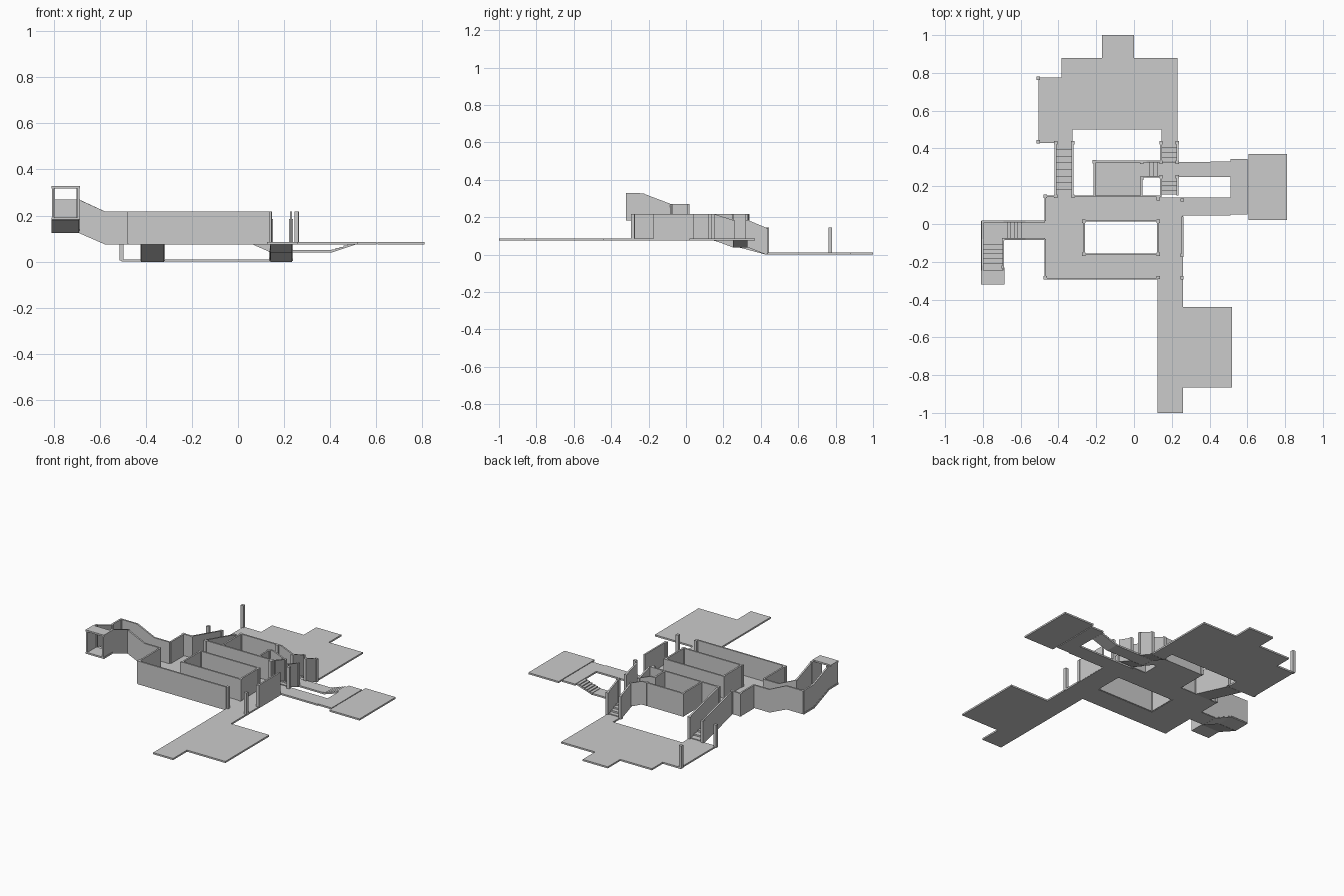
import bpy
import bmesh
from mathutils import Vector

if "Cube" in bpy.data.objects:
    bpy.data.objects.remove(bpy.data.objects["Cube"])

T = 0.01      # wall thickness
H = 0.14      # wall height
Z = 0.08      # main floor level


def finish(name, bm):
    bmesh.ops.recalc_face_normals(bm, faces=bm.faces)
    me = bpy.data.meshes.new(name)
    bm.to_mesh(me)
    bm.free()
    ob = bpy.data.objects.new(name, me)
    bpy.context.collection.objects.link(ob)
    return ob


def prism(bm, profile, offset):
    a = [bm.verts.new(p) for p in profile]
    b = [bm.verts.new(Vector(p) + Vector(offset)) for p in profile]
    n = len(a)
    bm.faces.new(a)
    bm.faces.new(b[::-1])
    for i in range(n):
        bm.faces.new((a[i], a[(i + 1) % n], b[(i + 1) % n], b[i]))


def box(name, x0, x1, y0, y1, z0, z1):
    bm = bmesh.new()
    prism(bm, [(x0, y0, z0), (x1, y0, z0), (x1, y1, z0), (x0, y1, z0)], (0, 0, z1 - z0))
    return finish(name, bm)


def floor(name, x0, x1, y0, y1, z=Z):
    return box(name, x0, x1, y0, y1, z - 0.005, z + 0.005)


def wall(name, *pts):
    """Upright panels along a path of (x, y, base z)."""
    bm = bmesh.new()
    for p, q in zip(pts, pts[1:]):
        p, q = Vector(p), Vector(q)
        d = Vector((q.x - p.x, q.y - p.y, 0)).normalized()
        side = Vector((-d.y, d.x, 0)) * T
        up = Vector((0, 0, H))
        prism(bm, [v - side / 2 for v in (p, q, q + up, p + up)], side)
    return finish(name, bm)


def posts(name, pts, s=0.009):
    for x, y, z in pts:
        box(name, x - s, x + s, y - s, y + s, z, z + H)


def stair(name, axis, a, b, w0, w1, za, zb, n):
    """Stepped flight from a to b along an axis, sloping soffit below."""
    prof = []
    for i in range(n):
        z = za + (zb - za) * (i + 0.5) / n + 0.005
        prof += [(a + (b - a) * i / n, z), (a + (b - a) * (i + 1) / n, z)]
    prof += [(b, zb - 0.006), (a, za - 0.006)]
    bm = bmesh.new()
    if axis == 'x':
        prism(bm, [(u, w0, z) for u, z in prof], (0, w1 - w0, 0))
    else:
        prism(bm, [(w0, u, z) for u, z in prof], (w1 - w0, 0, 0))
    return finish(name, bm)


# main level floors around the courtyard
floor("west_floor", -0.475, -0.265, -0.295, 0.15)
floor("south_floor", -0.265, 0.125, -0.295, -0.16)
floor("north_floor", -0.265, 0.125, 0.02, 0.15)
floor("east_passage_floor", 0.125, 0.26, -1.0, 0.14)
floor("south_terrace", 0.26, 0.52, -0.865, -0.44)
floor("side_room_floor", -0.215, 0.065, 0.25, 0.335)
floor("side_room_floor_inner", -0.215, 0.045, 0.15, 0.25)
floor("east_arm_floor", 0.26, 0.51, 0.045, 0.14)
floor("east_link_floor", 0.51, 0.6, 0.05, 0.345)
floor("east_terrace", 0.605, 0.81, 0.02, 0.37)

# lower hall
for x0, x1, y0, y1 in [(-0.385, 0.23, 0.5, 0.88), (-0.17, 0.0, 0.88, 1.0),
                       (-0.505, -0.385, 0.43, 0.775), (-0.385, -0.325, 0.43, 0.5),
                       (0.145, 0.23, 0.43, 0.5)]:
    floor("lower_hall_floor", x0, x1, y0, y1, 0.005)
posts("lower_post", [(-0.506, 0.771, 0.005), (-0.506, 0.436, 0.005)])

# main walls
B = 0.077
wall("south_wall", (-0.47, -0.29, B), (0.125, -0.29, B))
wall("west_wall", (-0.47, -0.29, B), (-0.47, -0.08, B))
wall("west_wall_north", (-0.47, 0.015, B), (-0.47, 0.147, B), (-0.415, 0.147, B))
wall("north_wall", (-0.325, 0.147, B), (0.145, 0.147, B))
wall("courtyard_wall", (-0.265, -0.16, B), (0.128, -0.16, B), (0.128, 0.017, B),
     (-0.265, 0.017, B), (-0.265, -0.16, B))
wall("east_wall", (0.256, -0.165, B), (0.256, 0.04, B))
posts("main_post", [(x, y, B) for x, y in [
    (0.128, -0.283), (0.254, -0.285), (0.254, -0.165), (0.256, 0.127), (0.128, 0.134),
    (0.128, -0.16), (0.128, 0.015), (-0.265, 0.015), (-0.265, -0.16), (-0.47, 0.147),
    (-0.47, -0.285), (-0.415, 0.147), (-0.323, 0.147)]])

# side room walls
wall("side_room_wall", (-0.21, 0.15, B), (-0.21, 0.33, B), (0.04, 0.33, B))
wall("side_room_east_wall", (0.04, 0.15, B), (0.04, 0.25, B))
posts("side_room_post", [(-0.21, 0.33, B), (0.04, 0.327, B), (0.04, 0.243, B)])

# west flight down to the lower hall
stair("west_flight", 'y', 0.15, 0.43, -0.42, -0.32, Z, 0.005, 8)
for x in (-0.415, -0.325):
    wall("west_flight_wall", (x, 0.15, B), (x, 0.43, 0.003))
    posts("west_flight_post", [(x, 0.43, 0.003)])

# east flight with a landing half way
M = 0.045
stair("east_flight_upper", 'y', 0.155, 0.25, 0.14, 0.235, Z, M, 4)
stair("east_flight_lower", 'y', 0.33, 0.43, 0.14, 0.235, M, 0.005, 4)
for x in (0.143, 0.23):
    wall("east_flight_wall", (x, 0.15, B), (x, 0.25, M))
    wall("east_flight_wall", (x, 0.33, M), (x, 0.43, 0.003))
    posts("east_flight_post", [(x, 0.25, M), (x, 0.327, M), (x, 0.43, 0.003)])

# cross passage through the landing
stair("cross_flight_down", 'x', 0.065, 0.145, 0.25, 0.33, Z, M, 4)
floor("landing_floor", 0.145, 0.405, 0.25, 0.328, M)
stair("cross_flight_up", 'x', 0.405, 0.51, 0.25, 0.33, M, Z, 6)
for y in (0.25, 0.33):
    wall("cross_passage_wall", (0.04, y, B), (0.065, y, B), (0.143, y, M))

# west passage: rises, turns south, rises again
U, V = 0.13, 0.187
floor("west_passage_floor", -0.575, -0.475, -0.085, 0.015)
stair("west_passage_flight", 'x', -0.575, -0.69, -0.085, 0.015, Z, U, 6)
floor("turn_floor", -0.81, -0.69, -0.085, 0.015, U)
stair("tower_flight", 'y', -0.085, -0.23, -0.81, -0.69, U, V, 6)
floor("tower_floor", -0.81, -0.685, -0.32, -0.23, V)
wall("west_passage_outer_wall", (-0.47, 0.013, B), (-0.575, 0.013, B), (-0.69, 0.013, U),
     (-0.803, 0.013, U), (-0.803, -0.08, U), (-0.803, -0.23, V), (-0.803, -0.32, V))
wall("west_passage_inner_wall", (-0.47, -0.08, B), (-0.575, -0.08, B), (-0.692, -0.08, U),
     (-0.692, -0.23, V), (-0.692, -0.32, V))
posts("west_passage_post", [(-0.8, 0.012, U), (-0.8, -0.08, U), (-0.692, -0.08, U),
                            (-0.8, -0.228, V), (-0.694, -0.228, V)], 0.007)
box("tower_roof", -0.81, -0.685, -0.32, -0.247, 0.318, 0.328)
